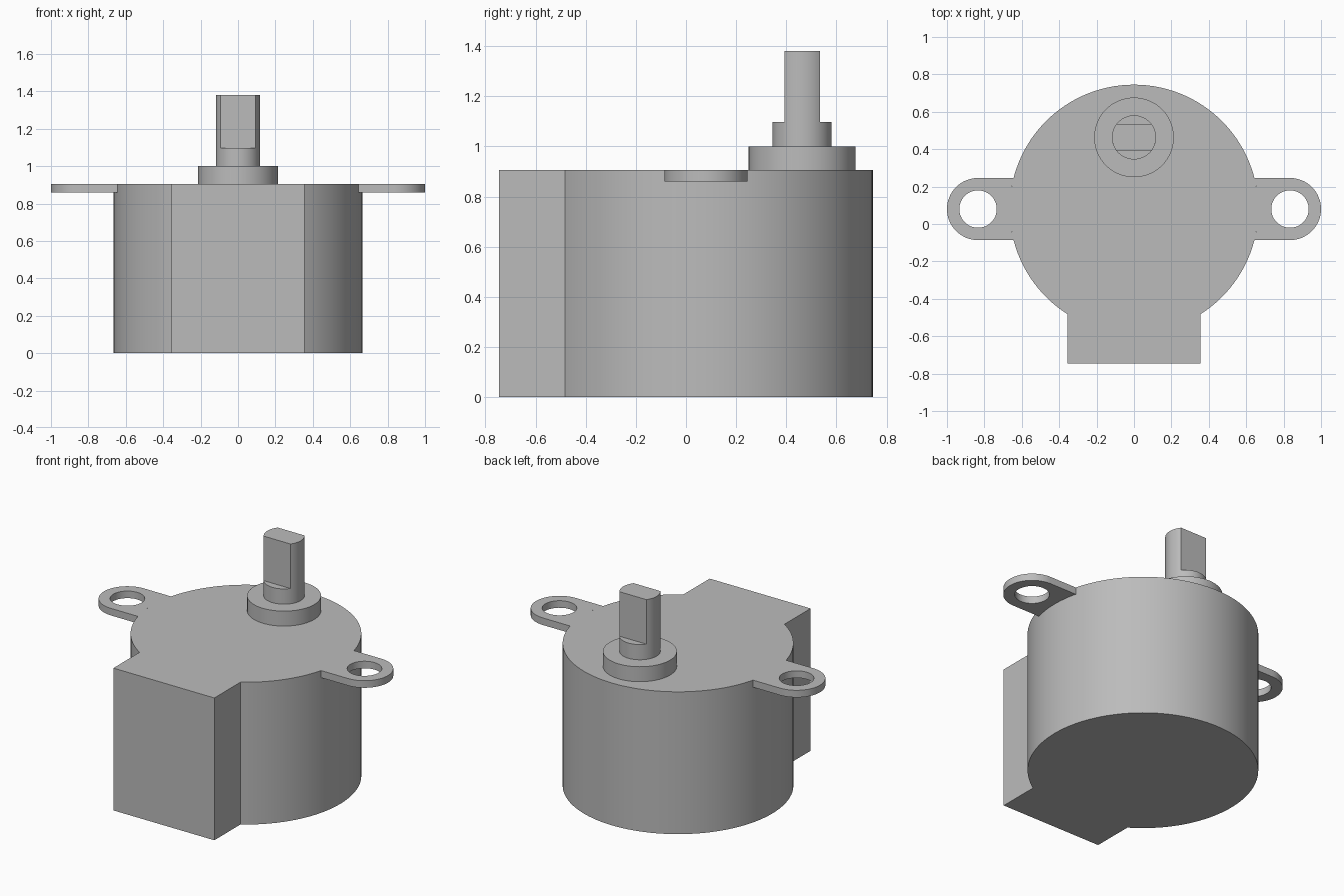
import bpy
import bmesh
from math import asin, cos, pi, radians, sin

if "Cube" in bpy.data.objects:
    bpy.data.objects.remove(bpy.data.objects["Cube"], do_unlink=True)

grey = bpy.data.materials.new("plain grey")
grey.use_nodes = True
GREY = (0.5, 0.5, 0.5, 1)
grey.diffuse_color = GREY
grey.node_tree.nodes["Principled BSDF"].inputs["Base Color"].default_value = GREY


def arc(cx, cy, r, start, end, steps):
    """Points along an arc, both ends included."""
    angles = [start + (end - start) * i / steps for i in range(steps + 1)]
    return [(cx + r * cos(a), cy + r * sin(a)) for a in angles]


def circle(cx, cy, r, steps=64):
    return arc(cx, cy, r, 0, 2 * pi, steps)[:-1]


def prism(name, outlines, bottom, top):
    """Extrude closed outlines upward; an inner outline becomes a hole."""
    curve = bpy.data.curves.new(name + "_outline", "CURVE")
    curve.dimensions = "2D"
    curve.fill_mode = "BOTH"
    curve.extrude = (top - bottom) / 2
    for points in outlines:
        spline = curve.splines.new("POLY")
        spline.points.add(len(points) - 1)
        for point, (x, y) in zip(spline.points, points):
            point.co = (x, y, 0, 1)
        spline.use_cyclic_u = True
    helper = bpy.data.objects.new(name + "_helper", curve)
    mesh = bpy.data.meshes.new_from_object(helper)
    bpy.data.objects.remove(helper)
    bpy.data.curves.remove(curve)

    bm = bmesh.new()
    bm.from_mesh(mesh)
    bmesh.ops.remove_doubles(bm, verts=bm.verts, dist=0.0001)
    bmesh.ops.translate(bm, verts=bm.verts, vec=(0, 0, (top + bottom) / 2))
    bmesh.ops.recalc_face_normals(bm, faces=bm.faces)
    bm.to_mesh(mesh)
    bm.free()
    mesh.name = name
    mesh.materials.clear()
    mesh.materials.append(grey)
    mesh.shade_smooth()
    mesh.set_sharp_from_angle(angle=radians(30))
    obj = bpy.data.objects.new(name, mesh)
    bpy.context.collection.objects.link(obj)
    return obj


BODY_Y, BODY_R, BODY_TOP = 0.08, 0.665, 0.905
BOX_X, BOX_FRONT = 0.355, -0.745
EAR_X, EAR_R, HOLE_R, EAR_BOTTOM = 0.834, 0.166, 0.1, 0.86
SHAFT_Y, SHAFT_R, FLAT = 0.463, 0.118, 0.071

# Round can with the square wiring housing in one outline
gap = asin(BOX_X / BODY_R)
body = arc(0, BODY_Y, BODY_R, -pi / 2 + gap, 3 * pi / 2 - gap, 96)
body += [(-BOX_X, BOX_FRONT), (BOX_X, BOX_FRONT)]
prism("motor_body", [body], 0, BODY_TOP)

# Mounting ears, each following the can at its root
root = asin(EAR_R / BODY_R)
for name, side in (("left_mounting_ear", 1), ("right_mounting_ear", -1)):
    ear = arc(EAR_X, BODY_Y, EAR_R, -pi / 2, pi / 2, 32)
    ear += arc(0, BODY_Y, BODY_R, root, -root, 8)
    hole = circle(EAR_X, BODY_Y, HOLE_R, 48)
    prism(name, [[(side * x, y) for x, y in ring] for ring in (ear, hole)],
          EAR_BOTTOM, BODY_TOP)

# Bearing boss and stepped output shaft
prism("bearing_boss", [circle(0, SHAFT_Y, 0.213)], BODY_TOP, 1.0)
prism("shaft_base", [circle(0, SHAFT_Y, SHAFT_R)], 1.0, 1.097)

# Shaft end with flats at front and back
half = asin(FLAT / SHAFT_R)
key = arc(0, SHAFT_Y, SHAFT_R, -half, half, 12)
key += arc(0, SHAFT_Y, SHAFT_R, pi - half, pi + half, 12)
prism("shaft_flats", [key], 1.097, 1.38)
